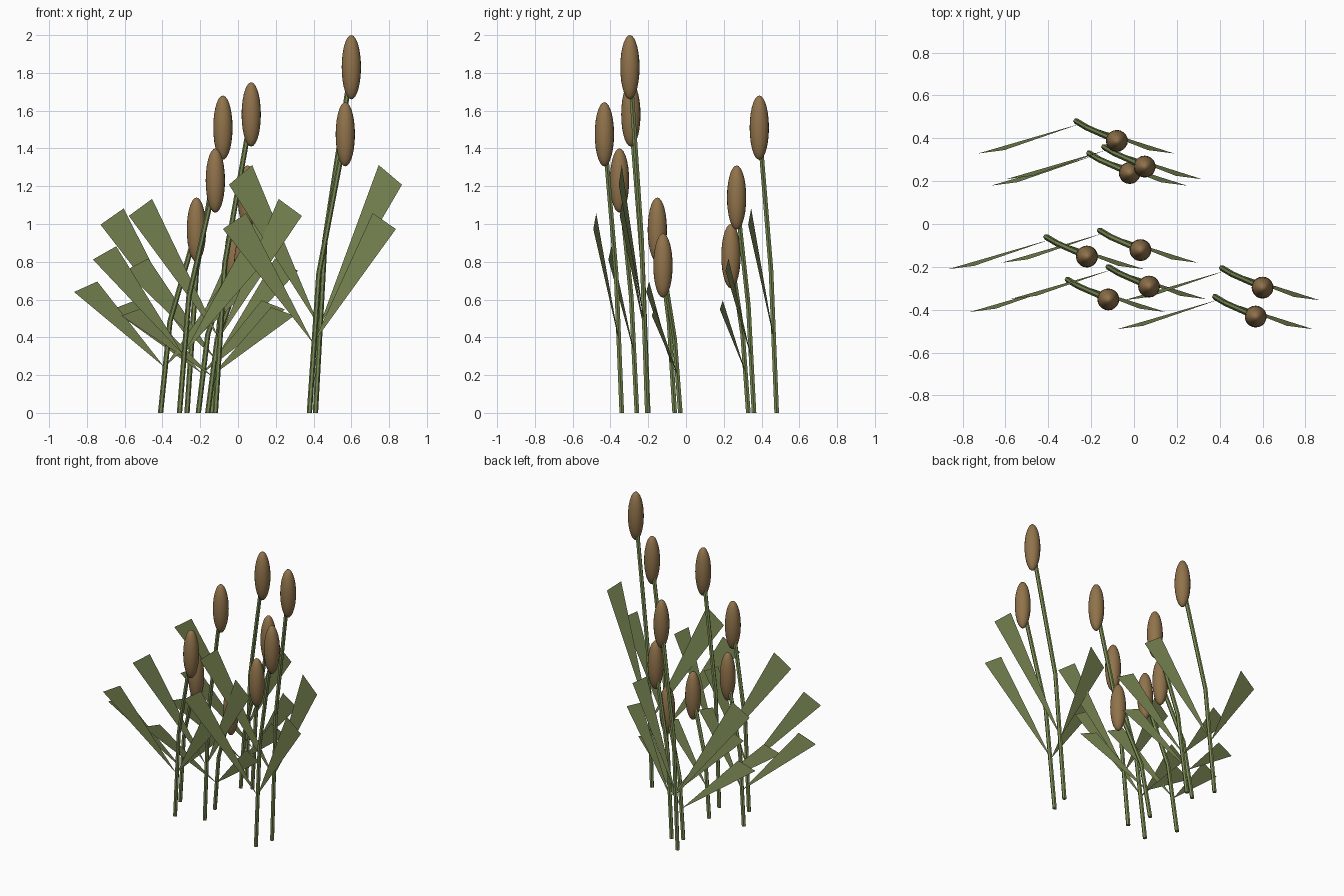
import bpy, bmesh
from mathutils import Vector
from math import cos, sin, pi

if "Cube" in bpy.data.objects:
    bpy.data.objects.remove(bpy.data.objects["Cube"])

def material(name, col):
    m = bpy.data.materials.new(name)
    m.diffuse_color = (*col, 1)
    m.use_nodes = True
    m.node_tree.nodes["Principled BSDF"].inputs["Base Color"].default_value = m.diffuse_color
    return m

STEM = material("stem_green", (0.20, 0.27, 0.09))
LEAF = material("leaf_green", (0.20, 0.25, 0.09))
HEAD = material("head_brown", (0.28, 0.17, 0.07))

def finish(bm, name, mat, smooth=False):
    me = bpy.data.meshes.new(name)
    for f in bm.faces:
        f.smooth = smooth
    bm.to_mesh(me)
    bm.free()
    me.materials.append(mat)
    ob = bpy.data.objects.new(name, me)
    bpy.context.collection.objects.link(ob)

def stem(name, path, r=0.014, sides=6):
    """Tube of level rings along a bent path."""
    bm = bmesh.new()
    rings = [[bm.verts.new(p + Vector((r * cos(2 * pi * i / sides), r * sin(2 * pi * i / sides), 0)))
              for i in range(sides)] for p in path]
    for a, b in zip(rings, rings[1:]):
        for i in range(sides):
            j = (i + 1) % sides
            bm.faces.new((a[i], a[j], b[j], b[i]))
    bm.faces.new(rings[0][::-1])
    bm.faces.new(rings[-1])
    finish(bm, name, STEM)

def head(name, centre):
    bm = bmesh.new()
    bmesh.ops.create_uvsphere(bm, u_segments=20, v_segments=14, radius=1)
    bmesh.ops.scale(bm, vec=(0.051, 0.051, 0.17), verts=bm.verts)
    bmesh.ops.translate(bm, vec=centre, verts=bm.verts)
    finish(bm, name, HEAD, True)

def leaf(name, base, h, side):
    """Flat blade: narrow at the stem, broad cut end."""
    pts = [(0.02, -0.012, 0.25 * h),
           (side * 0.458, -0.151, 0.66 * h),
           (side * 0.335, -0.135, 0.717 * h)]
    bm = bmesh.new()
    vs = [bm.verts.new(base + Vector(p)) for p in pts]
    bm.faces.new(vs if side > 0 else vs[::-1])
    finish(bm, name, LEAF)

# base x, base y, top height of each reed
reeds = [(-0.27, 0.48, 1.68), (-0.21, 0.33, 1.00), (-0.14, 0.36, 1.31),
         (-0.16, -0.03, 0.95), (-0.41, -0.06, 1.14), (-0.12, -0.20, 1.75),
         (-0.31, -0.26, 1.40), (0.41, -0.205, 2.00), (0.378, -0.34, 1.645)]

for n, (x, y, top) in enumerate(reeds, 1):
    base, h = Vector((x, y, 0)), top - 0.17
    tip = base + Vector((0.19, -0.092, h))
    stem(f"stem_{n}", [base, base + Vector((0.05, -0.03, h / 2)), tip])
    head(f"seed_head_{n}", tip)
    leaf(f"leaf_left_{n}", base, h, -1)
    leaf(f"leaf_right_{n}", base, h, 1)
